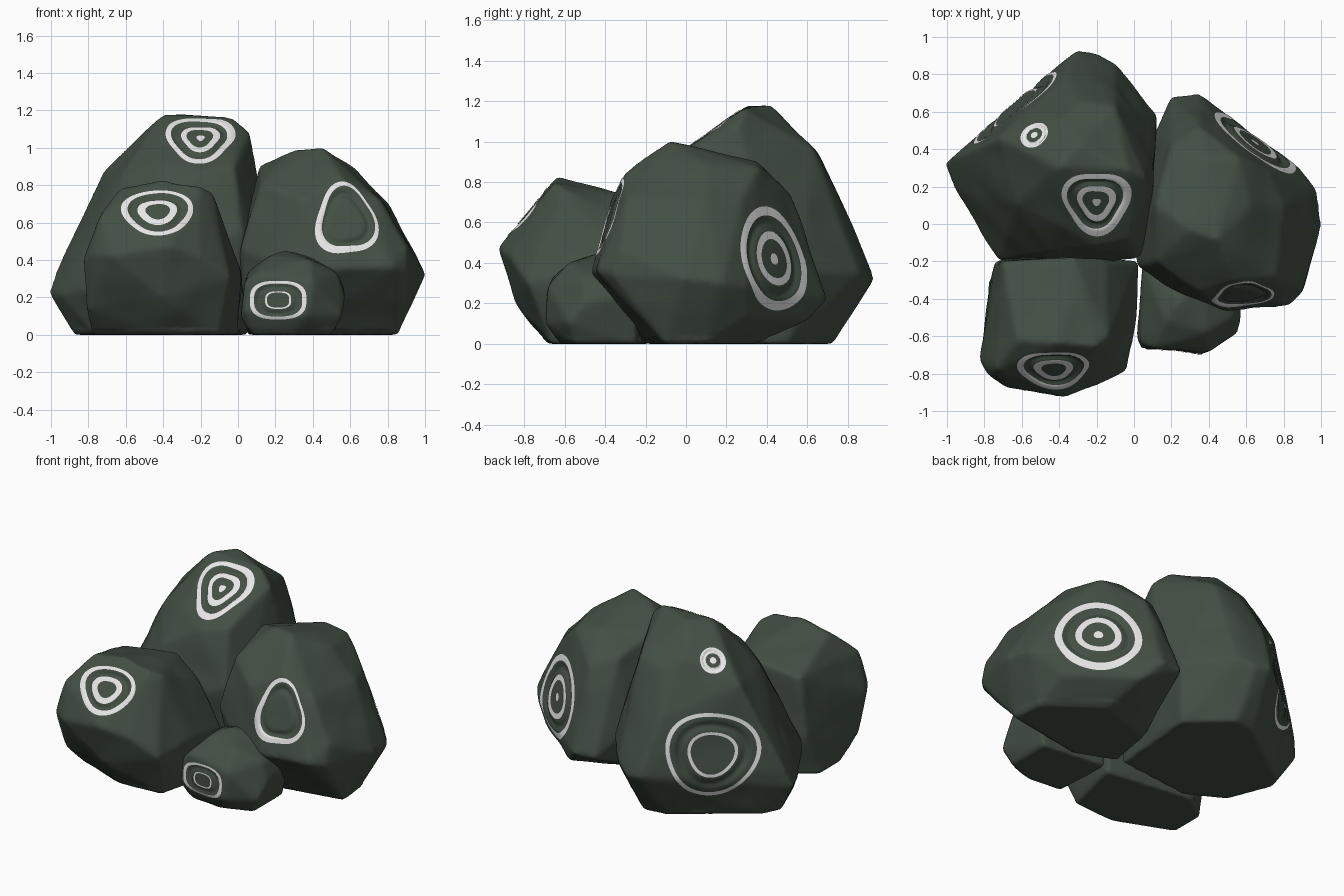
import bpy, bmesh, math
from mathutils import Vector, noise
from mathutils.bvhtree import BVHTree

cube = bpy.data.objects.get("Cube")
if cube:
    bpy.data.objects.remove(cube, do_unlink=True)


def make_material(name, color):
    mat = bpy.data.materials.new(name)
    mat.use_nodes = True
    mat.diffuse_color = color
    mat.node_tree.nodes["Principled BSDF"].inputs["Base Color"].default_value = color
    mat.node_tree.nodes["Principled BSDF"].inputs["Roughness"].default_value = 0.8
    return mat


STONE = make_material("dark green stone", (0.056, 0.078, 0.058, 1))
PAINT = make_material("pale paint", (0.8, 0.8, 0.8, 1))


def link_object(name, mesh, mat):
    obj = bpy.data.objects.new(name, mesh)
    mesh.materials.append(mat)
    bpy.context.collection.objects.link(obj)
    return obj


def bounds(points):
    low = Vector([min(p[i] for p in points) for i in range(3)])
    high = Vector([max(p[i] for p in points) for i in range(3)])
    return low, high


class Ring:
    """A carved target: a frame on the rock face plus a wobbly outline."""

    def __init__(self, name, center, normal, width, height, bands,
                 wobble=0.0, lobes=3, turn=90, lean=0.0, thin_side=0):
        self.name, self.bands = name, bands
        self.center, self.n = Vector(center), Vector(normal).normalized()
        self.u = Vector((0, 0, 1)).cross(self.n).normalized()
        self.v = self.n.cross(self.u)
        self.width, self.height = width, height
        self.wobble, self.lobes, self.turn = wobble, lobes, math.radians(turn)
        self.lean, self.thin_side = lean, math.radians(thin_side)

    def outline(self, angle):
        return 1 + self.wobble * math.cos(self.lobes * (angle - self.turn))

    def inner_edge(self, angle, radius):
        # brush strokes are thinner on one side
        return radius * (1 + self.lean * math.cos(angle - self.thin_side))

    def point(self, angle, radius):
        r = radius * self.outline(angle)
        return (self.center + self.u * (self.width * r * math.cos(angle))
                + self.v * (self.height * r * math.sin(angle)))

    def radius_of(self, co):
        d = co - self.center
        a, b = d.dot(self.u) / self.width, d.dot(self.v) / self.height
        return math.hypot(a, b) / self.outline(math.atan2(b, a))


def build_rock(name, points, rings):
    # rough block from the hull of its corners
    bm = bmesh.new()
    for p in points:
        bm.verts.new(p)
    bmesh.ops.convex_hull(bm, input=bm.verts)
    loose = [v for v in bm.verts if not v.link_faces]
    bmesh.ops.delete(bm, geom=loose, context='VERTS')
    bmesh.ops.recalc_face_normals(bm, faces=bm.faces)
    mesh = bpy.data.meshes.new(name)
    bm.to_mesh(mesh)
    bm.free()
    obj = link_object(name, mesh, STONE)

    # soften the corners
    remesh = obj.modifiers.new("remesh", 'REMESH')
    remesh.mode, remesh.voxel_size = 'VOXEL', 0.014
    smooth = obj.modifiers.new("soften", 'SMOOTH')
    smooth.factor, smooth.iterations = 0.5, 13
    graph = bpy.context.evaluated_depsgraph_get()
    soft = bpy.data.meshes.new_from_object(obj.evaluated_get(graph))
    obj.modifiers.clear()
    obj.data = soft
    soft.materials.clear()
    soft.materials.append(STONE)

    # restore full size, roughen, then carve a groove between the bands
    low, high = bounds(points)
    slow, shigh = bounds([v.co for v in soft.vertices])
    bm = bmesh.new()
    bm.from_mesh(soft)
    for v in bm.verts:
        for i in range(3):
            t = (v.co[i] - slow[i]) / (shigh[i] - slow[i])
            v.co[i] = low[i] + t * (high[i] - low[i])
    bm.normal_update()
    for v in bm.verts:
        if v.co.z > 0.03:
            v.co += v.normal * 0.008 * noise.noise(v.co * 5)
    tree = BVHTree.FromBMesh(bm)
    for ring in rings:
        hit = tree.ray_cast(ring.center + ring.n * 0.6, -ring.n)[0]
        ring.center = hit or tree.find_nearest(ring.center)[0]
        for v in bm.verts:
            off = abs(ring.radius_of(v.co) - 0.69) / 0.14
            if off < 1 and v.normal.dot(ring.n) > 0.3:
                v.co -= ring.n * 0.007 * (1 + math.cos(math.pi * off))
    tree = BVHTree.FromBMesh(bm)
    bm.to_mesh(soft)
    bm.free()
    soft.shade_smooth()
    for ring in rings:
        paint_ring(ring, tree)


def paint_ring(ring, tree, around=72, across=5):
    # thin coats that follow the rock surface
    bm = bmesh.new()
    for inner, outer in ring.bands:
        loops = []
        for j in range(across + 1):
            loop = []
            for i in range(around):
                angle = math.tau * i / around
                edge = ring.inner_edge(angle, inner)
                p = ring.point(angle, edge + (outer - edge) * j / across)
                hit = tree.ray_cast(p + ring.n * 0.3, -ring.n)[0] or tree.find_nearest(p)[0]
                loop.append(bm.verts.new(hit + ring.n * 0.004))
            loops.append(loop)
        for a, b in zip(loops, loops[1:]):
            for i in range(around):
                k = (i + 1) % around
                bm.faces.new((a[i], b[i], b[k], a[k]))
    bmesh.ops.remove_doubles(bm, verts=bm.verts, dist=0.0002)
    mesh = bpy.data.meshes.new(ring.name)
    bm.to_mesh(mesh)
    bm.free()
    mesh.shade_smooth()
    link_object(ring.name, mesh, PAINT)


# tall rock at the back
tall = [(-.87, .25, 0), (-.82, .36, 0), (-.35, .7, 0), (-.2, .72, 0), (.05, .5, 0),
        (0, -.1, 0), (-.52, -.16, 0), (-.76, -.03, 0),
        (-1, .32, .22), (-.97, .35, .33), (-.95, .18, .22), (-.3, .93, .32),
        (-.2, .91, .3), (-.1, .85, .35), (.12, .58, .35), (.1, .2, .4),
        (.08, -.1, .5), (.02, -.18, .55), (-.5, -.23, .35), (-.72, -.19, .25),
        (-.72, .46, .87), (-.62, .1, .85), (-.36, .78, .68), (-.4, .3, 1.18),
        (-.3, .42, 1.18), (-.03, .29, 1.16), (.06, .25, 1.08), (-.4, .56, 1.01),
        (-.28, .65, .94), (-.1, .62, .97), (.1, .3, .85),
        (-.4, 0, .93), (-.02, -.08, .9), (-.2, -.12, .87), (-.45, -.15, .7)]
build_rock("tall_rock", tall, [
    Ring("tall_rock_front_ring", (-.2, .13, 1.03), (0, -.5, .86), .18, .205,
         [(.8, 1), (.38, .56), (0, .12)], .11, 3, 30, .06, 160),
    Ring("tall_rock_back_ring", (-.61, .6, .45), (-.65, .75, .12), .29, .27,
         [(.91, 1), (.46, .53)], .05, 3, 20),
    Ring("tall_rock_small_ring", (-.52, .47, .98), (-.65, .3, .7), .075, .085,
         [(.55, 1), (0, .25)])])

# wide rock on the left
wide = [(.3, -.2, 0), (.85, -.1, 0), (.83, .1, 0), (.5, .35, 0), (.1, .2, 0), (.05, -.1, 0),
        (1, 0, .32), (.97, .18, .3), (.9, -.36, .34), (.83, -.43, .36), (.5, -.46, .35),
        (.25, -.38, .35), (.02, -.22, .45), (0, 0, .4), (.1, .45, .35), (.2, .68, .22),
        (.35, .69, .22), (.88, .3, .28), (.82, .3, .13), (.44, .6, .12), (.9, -.32, .47),
        (.72, .28, .72), (.35, .52, .73), (.75, -.28, .72), (.55, -.3, .84), (.35, -.36, .72),
        (.12, -.2, .8), (.12, .1, .9), (.45, -.08, 1), (.3, -.03, .98), (.62, .1, .88),
        (.56, .36, .87), (.4, .35, .9), (.2, .42, .79), (.8, .1, .7)]
build_rock("wide_rock", wide, [
    Ring("wide_rock_front_ring", (.575, -.37, .605), (.15, -.9, .38), .165, .2,
         [(.84, 1)], .11, 3, 95, .09, 40),
    Ring("wide_rock_back_ring", (.65, .44, .42), (.61, .77, .2), .265, .26,
         [(.83, 1), (.38, .53), (0, .11)], .03, 3, 90)])

# middle rock at the front
middle = [(-.77, -.3, 0), (-.77, -.53, 0), (-.4, -.68, 0), (-.1, -.66, 0), (0, -.25, 0),
          (-.6, -.17, 0), (-.82, -.72, .4), (-.8, -.66, .14), (-.78, -.8, .42),
          (-.68, -.87, .42), (-.37, -.92, .47), (-.2, -.86, .42), (-.04, -.78, .3),
          (.01, -.5, .35), (.02, -.2, .3), (-.4, -.84, .2), (-.73, -.77, .63),
          (-.62, -.62, .78), (-.4, -.63, .82), (-.2, -.65, .79), (-.14, -.6, .75),
          (-.7, -.2, .66), (-.32, -.18, .7), (-.15, -.2, .58), (-.74, -.2, .3)]
build_rock("middle_rock", middle, [
    Ring("middle_rock_ring", (-.43, -.765, .645), (0, -.7, .7), .19, .155,
         [(.83, 1), (.34, .55)], .07, 3, 35, .05, 60)])

# small rock at the front
small = [(.08, -.6, 0), (.3, -.62, 0), (.5, -.55, 0), (.5, -.25, 0), (.06, -.2, 0),
         (.02, -.6, .1), (.04, -.66, .12), (.04, -.63, .27), (.36, -.69, .1), (.4, -.68, .28),
         (.1, -.66, .32), (.55, -.58, .1), (.57, -.5, .2), (.53, -.5, .32), (.38, -.58, .4),
         (.17, -.52, .42), (.25, -.42, .45), (.4, -.25, .42), (.05, -.22, .33), (.56, -.25, .25)]
build_rock("small_rock", small, [
    Ring("small_rock_ring", (.215, -.67, .185), (-.05, -1, .08), .16, .108,
         [(.85, 1), (.39, .46)], .05, 4, 45)])
